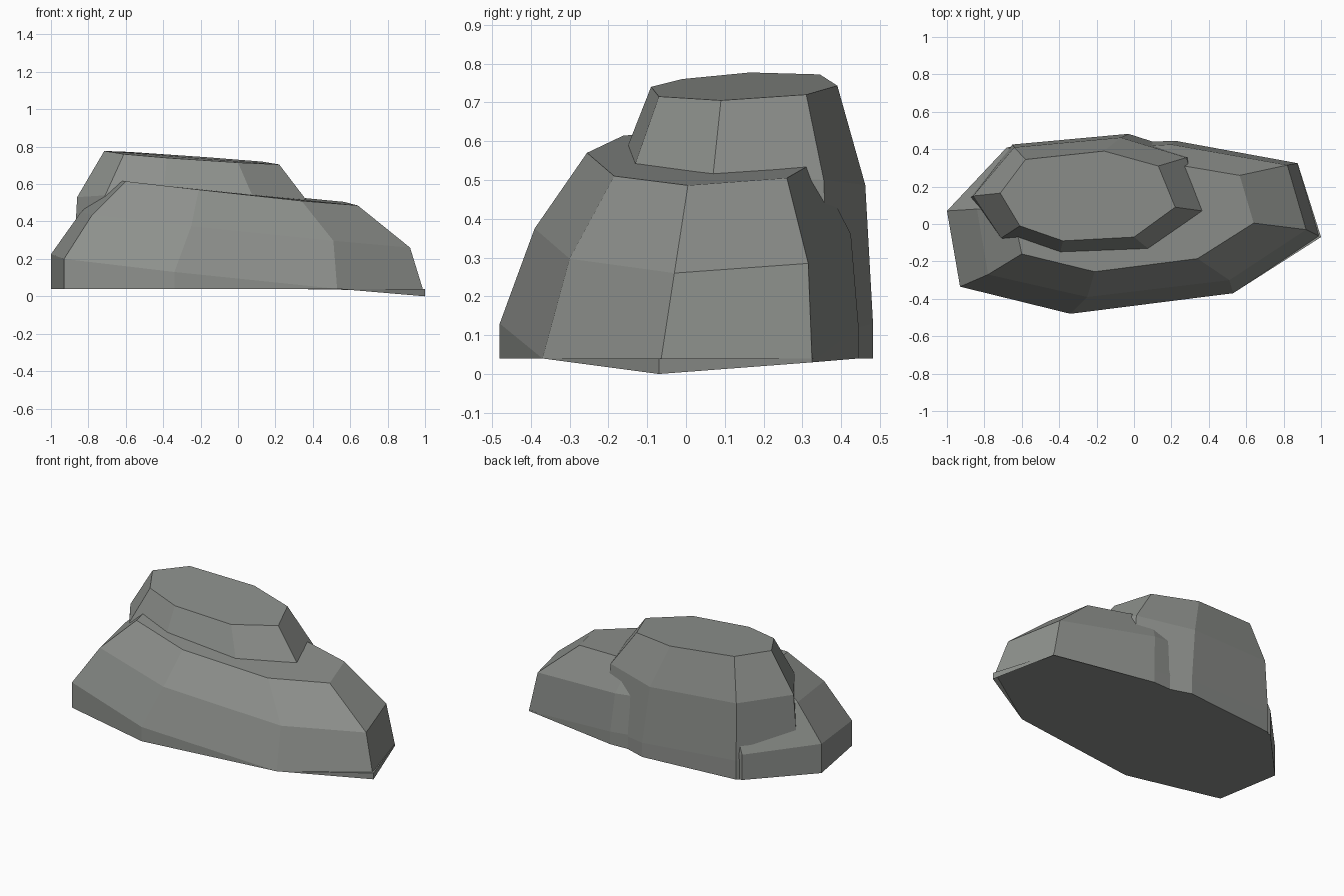
import bpy
import bmesh

stone = bpy.data.materials.new("grey stone")
stone.diffuse_color = (0.27, 0.282, 0.265, 1)


def rock(name, rings):
    """Loft a closed faceted boulder through eight-sided rings, bottom to top."""
    bm = bmesh.new()
    loops = [[bm.verts.new(p) for p in ring] for ring in rings]
    for low, high in zip(loops, loops[1:]):
        for i in range(len(low)):
            j = (i + 1) % len(low)
            bm.faces.new((low[i], low[j], high[j], high[i]))
    bm.faces.new(loops[0][::-1])
    bm.faces.new(loops[-1])
    bmesh.ops.recalc_face_normals(bm, faces=bm.faces)
    mesh = bpy.data.meshes.new(name)
    bm.to_mesh(mesh)
    bm.free()
    mesh.materials.append(stone)
    obj = bpy.data.objects.new(name, mesh)
    bpy.context.collection.objects.link(obj)
    return obj


def footprint(ring, z=0.04):
    """Drop a ring straight down to a level base."""
    return [(x, y, z) for x, y, _ in ring]


# Wide lower boulder, tilted down to the right
skirt = [(-0.93, -0.335, 0.2), (-0.34, -0.48, 0.13), (0.53, -0.37, 0.04),
         (1.0, -0.07, 0.0), (0.875, 0.325, 0.03), (0.22, 0.445, 0.12),
         (-0.68, 0.41, 0.2), (-1.0, 0.07, 0.225)]
waist = [(-0.78, -0.27, 0.435), (-0.25, -0.39, 0.375), (0.51, -0.3, 0.297),
         (0.92, -0.03, 0.26), (0.82, 0.315, 0.285), (0.2, 0.425, 0.36),
         (-0.59, 0.38, 0.44), (-0.84, 0.08, 0.45)]
crown = [(-0.6, -0.16, 0.615), (-0.21, -0.255, 0.57), (0.34, -0.185, 0.51),
         (0.64, 0.005, 0.486), (0.565, 0.26, 0.505), (0.15, 0.33, 0.545),
         (-0.42, 0.3, 0.6), (-0.65, 0.08, 0.62)]
rock("lower_boulder", [footprint(skirt), skirt, waist, crown])

# Taller upper boulder, reaching the ground at the back
skirt = [(-0.72, -0.08, 0.15), (-0.4, -0.16, 0.13), (0.13, -0.14, 0.1),
         (0.4, 0.08, 0.08), (0.32, 0.37, 0.1), (-0.03, 0.482, 0.13),
         (-0.65, 0.425, 0.16), (-0.88, 0.14, 0.17)]
waist = [(-0.71, -0.075, 0.54), (-0.395, -0.155, 0.575), (0.08, -0.135, 0.53),
         (0.365, 0.07, 0.515), (0.28, 0.355, 0.5), (-0.07, 0.462, 0.487),
         (-0.64, 0.41, 0.515), (-0.86, 0.15, 0.53)]
crown = [(-0.61, -0.01, 0.76), (-0.38, -0.09, 0.74), (0.0, -0.07, 0.715),
         (0.22, 0.09, 0.705), (0.13, 0.31, 0.72), (-0.16, 0.39, 0.743),
         (-0.58, 0.345, 0.772), (-0.715, 0.165, 0.777)]
rock("upper_boulder", [footprint(skirt), skirt, waist, crown])
